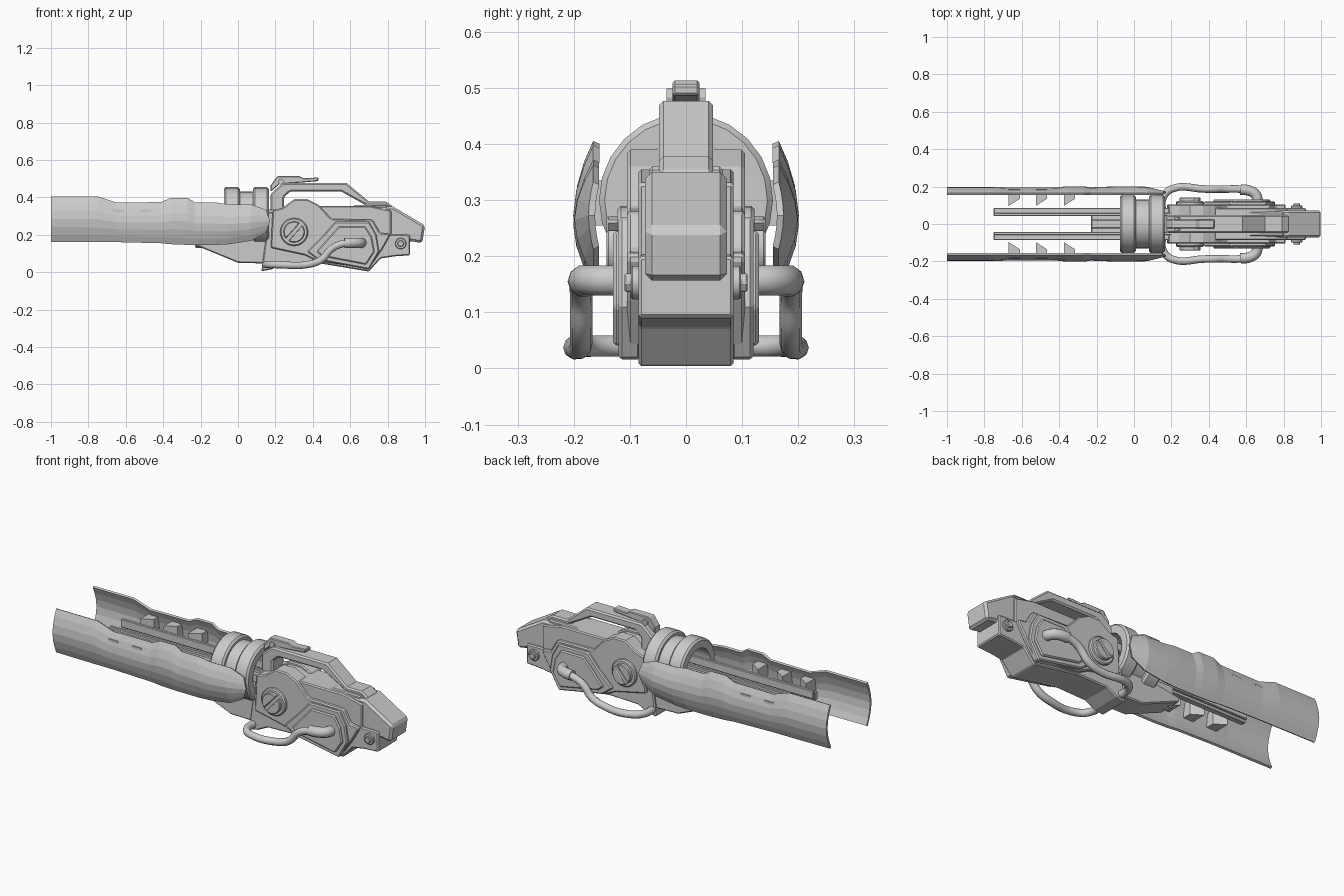
import bpy, bmesh
from math import sin, cos, pi, radians

if "Cube" in bpy.data.objects:
    bpy.data.objects.remove(bpy.data.objects["Cube"])


def finish(name, bm, mirror=False, bevel=0, smooth=False, thick=0):
    bmesh.ops.recalc_face_normals(bm, faces=bm.faces)
    me = bpy.data.meshes.new(name)
    bm.to_mesh(me)
    bm.free()
    ob = bpy.data.objects.new(name, me)
    bpy.context.collection.objects.link(ob)
    if thick:
        m = ob.modifiers.new("thickness", 'SOLIDIFY')
        m.thickness, m.offset = thick, 0
    if bevel:
        m = ob.modifiers.new("bevel", 'BEVEL')
        m.width, m.segments, m.limit_method = bevel, 1, 'ANGLE'
        m.angle_limit = radians(40)
    if mirror:
        m = ob.modifiers.new("mirror", 'MIRROR')
        m.use_axis = (False, True, False)
    if smooth:
        bpy.ops.object.select_all(action='DESELECT')
        bpy.context.view_layer.objects.active = ob
        ob.select_set(True)
        bpy.ops.object.shade_smooth_by_angle(angle=radians(35))
    return ob


def prism(name, pts, y0, y1, mirror=False, bevel=0.006, smooth=False):
    """Side profile (x, z) extruded from y0 to y1."""
    bm = bmesh.new()
    a = [bm.verts.new((x, y0, z)) for x, z in pts]
    b = [bm.verts.new((x, y1, z)) for x, z in pts]
    bm.faces.new(a)
    bm.faces.new(b[::-1])
    for i in range(len(pts)):
        j = (i + 1) % len(pts)
        bm.faces.new((a[i], b[i], b[j], a[j]))
    return finish(name, bm, mirror, bevel, smooth)


def rect(x0, x1, z0, z1):
    return [(x0, z0), (x1, z0), (x1, z1), (x0, z1)]


def arc(cx, cz, r, a0=0, a1=360, n=24):
    full = a1 - a0 == 360
    return [(cx + r * cos(radians(a0 + (a1 - a0) * i / n)),
             cz + r * sin(radians(a0 + (a1 - a0) * i / n)))
            for i in range(n if full else n + 1)]


def ring(name, profile, z, n=24):
    """Closed (x, radius) profile turned around the x axis at height z."""
    bm = bmesh.new()
    loops = [[bm.verts.new((x, r * sin(2 * pi * i / n), z + r * cos(2 * pi * i / n)))
              for x, r in profile] for i in range(n)]
    k = len(profile)
    for i in range(n):
        p, q = loops[i], loops[(i + 1) % n]
        for j in range(k):
            bm.faces.new((p[j], q[j], q[(j + 1) % k], p[(j + 1) % k]))
    return finish(name, bm, smooth=True)


def tube(name, pts, radius):
    """Rounded pipe through points, one on each side."""
    for s, side in ((1, "back"), (-1, "front")):
        cu = bpy.data.curves.new(name, 'CURVE')
        cu.dimensions = '3D'
        cu.bevel_depth, cu.bevel_resolution, cu.use_fill_caps = 1.0, 3, True
        sp = cu.splines.new('BEZIER')
        sp.bezier_points.add(len(pts) - 1)
        sp.resolution_u = 5
        for bp, (x, y, z, *r) in zip(sp.bezier_points, pts):
            bp.co = (x, s * y, z)
            bp.radius = r[0] if r else radius
            bp.handle_left_type = bp.handle_right_type = 'AUTO'
        ob = bpy.data.objects.new(f"{name}_{side}", cu)
        bpy.context.collection.objects.link(ob)


# Curved barrel shells: stations of (x, bottom z, top z, bulge)
stations = [(-1, .165, .403, .033), (-.75, .163, .403, .033), (-.65, .163, .37, .028),
            (-.41, .157, .372, .03), (-.36, .152, .395, .035), (-.27, .148, .395, .035),
            (-.23, .148, .37, .03), (-.12, .148, .37, .034), (-.05, .152, .36, .035),
            (.07, .17, .36, .033), (.15, .215, .33, .008)]
bm = bmesh.new()
rows = []
for x, zb, zt, bulge in stations:
    rows.append([bm.verts.new((x + (.02 * (1 - abs(t)) if x > .1 else 0),
                               .16 + bulge * (1 - abs(t) ** 1.8), (zb + zt) / 2 + t * (zt - zb) / 2))
                 for t in (-1, -.7, -.35, 0, .35, .7, 1)])
for p, q in zip(rows, rows[1:]):
    for j in range(6):
        bm.faces.new((p[j], q[j], q[j + 1], p[j + 1]))
finish("barrel_shell", bm, mirror=True, thick=.012)

# Wedge lugs on the inside of the shells
for i, x in enumerate((-.67, -.525, -.375)):
    bm = bmesh.new()
    plan = [(x, .185), (x, .097), (x + .06, .135), (x + .06, .185)]
    lo = [bm.verts.new((px, py, .255)) for px, py in plan]
    hi = [bm.verts.new((px, py, .335)) for px, py in plan]
    bm.faces.new(lo)
    bm.faces.new(hi)
    for j in range(4):
        k = (j + 1) % 4
        bm.faces.new((lo[j], lo[k], hi[k], hi[j]))
    finish(f"shell_lug_{i}", bm, mirror=True)

# Twin rails and the central block between them
prism("rail_inner", rect(-.75, .2, .29, .335), .042, .06, True, .003)
prism("rail_outer", rect(-.75, .2, .275, .32), .055, .085, True, .003)
prism("centre_block", rect(-.23, .2, .13, .25), -.025, .025)

# Barrel collars
for name, x0, x1 in (("front_collar", -.075, .01), ("rear_collar", .08, .165)):
    ring(name, [(x0, .105), (x0, .145), (x0 + .01, .155), (x1 - .01, .155),
                (x1, .145), (x1, .105)], .30)
ring("collar_sleeve", [(0, .105), (0, .132), (.09, .132), (.09, .105)], .30)

# Keel and core of the body
prism("keel", [(-.23, .145), (0, .05), (.2, .045), (.2, .2), (-.05, .2), (-.23, .17)], -.07, .07)
prism("body_core", [(.13, .045), (.125, .005), (.18, .015), (.24, .045), (.42, .05), (.70, .003),
                    (.76, .07), (.82, .12), (.82, .33), (.7, .355), (.42, .355), (.37, .375),
                    (.3, .375), (.24, .335), (.165, .30)], -.085, .085)

# Stacked side plates
prism("side_plate", [(.175, .13), (.36, .09), (.42, .06), (.70, .02), (.77, .12), (.81, .19),
                     (.81, .205), (.76, .21), (.72, .28), (.5, .285), (.43, .36), (.37, .39),
                     (.30, .39), (.24, .345), (.185, .33)], .02, .105, True)
prism("lower_panel", [(.37, .11), (.43, .065), (.70, .015), (.755, .11), (.74, .20), (.70, .27),
                      (.52, .27), (.46, .20)], .08, .12, True)
prism("lower_panel_inset", [(.42, .11), (.45, .085), (.685, .04), (.73, .11), (.715, .19), (.68, .245),
                            (.54, .245), (.49, .19)], .11, .13, True)

# Large slotted side dial
prism("dial_base", arc(.3, .215, .075), .09, .122, True, .006, True)
for i, a in enumerate((48, 228)):
    prism(f"dial_half_{i}", arc(.3, .215, .056, a + 10, a + 170, 14), .11, .142, True, .004, True)

# Nose block, cheek brackets and pivot bolts
prism("nose", [(.70, .35), (.83, .35), (1, .25), (.985, .155), (.93, .165), (.70, .165)],
      -.073, .073, bevel=.012)
prism("nose_bracket", [(.74, .205), (.92, .20), (.92, .09), (.84, .085), (.74, .07)], -.085, .085)
prism("pivot_washer", arc(.87, .153, .03, n=16), .08, .098, True, .003, True)
prism("pivot_bolt", arc(.87, .153, .019, n=6), .09, .11, True, .003)

# Top carry handle with its mount and latch
prism("handle", [(.175, .30), (.175, .42), (.24, .477), (.58, .477), (.7, .378), (.79, .378),
                 (.83, .35), (.83, .3), (.66, .3), (.68, .36), (.55, .432), (.28, .432),
                 (.245, .40), (.245, .30)], -.048, .048, bevel=.008)
prism("handle_mount", [(.58, .3), (.8, .3), (.8, .36), (.62, .36)], -.066, .066)
prism("latch", [(.175, .43), (.175, .465), (.21, .513), (.33, .513), (.35, .502), (.43, .506),
                (.43, .487), (.35, .48), (.22, .47)], -.024, .024, bevel=.004)
prism("latch_hinge", arc(.23, .483, .016, n=12), -.035, .035, bevel=0)

# Side grip tubes with thicker rear sleeves
tube("grip_tube", [(.15, .07, .04), (.155, .14, .04), (.20, .187, .04), (.38, .187, .042),
                   (.45, .187, .07), (.50, .187, .125), (.56, .187, .152), (.61, .183, .157)], .02)
tube("grip_sleeve", [(.57, .183, .155), (.61, .18, .157), (.652, .155, .157), (.66, .10, .157)], .028)
